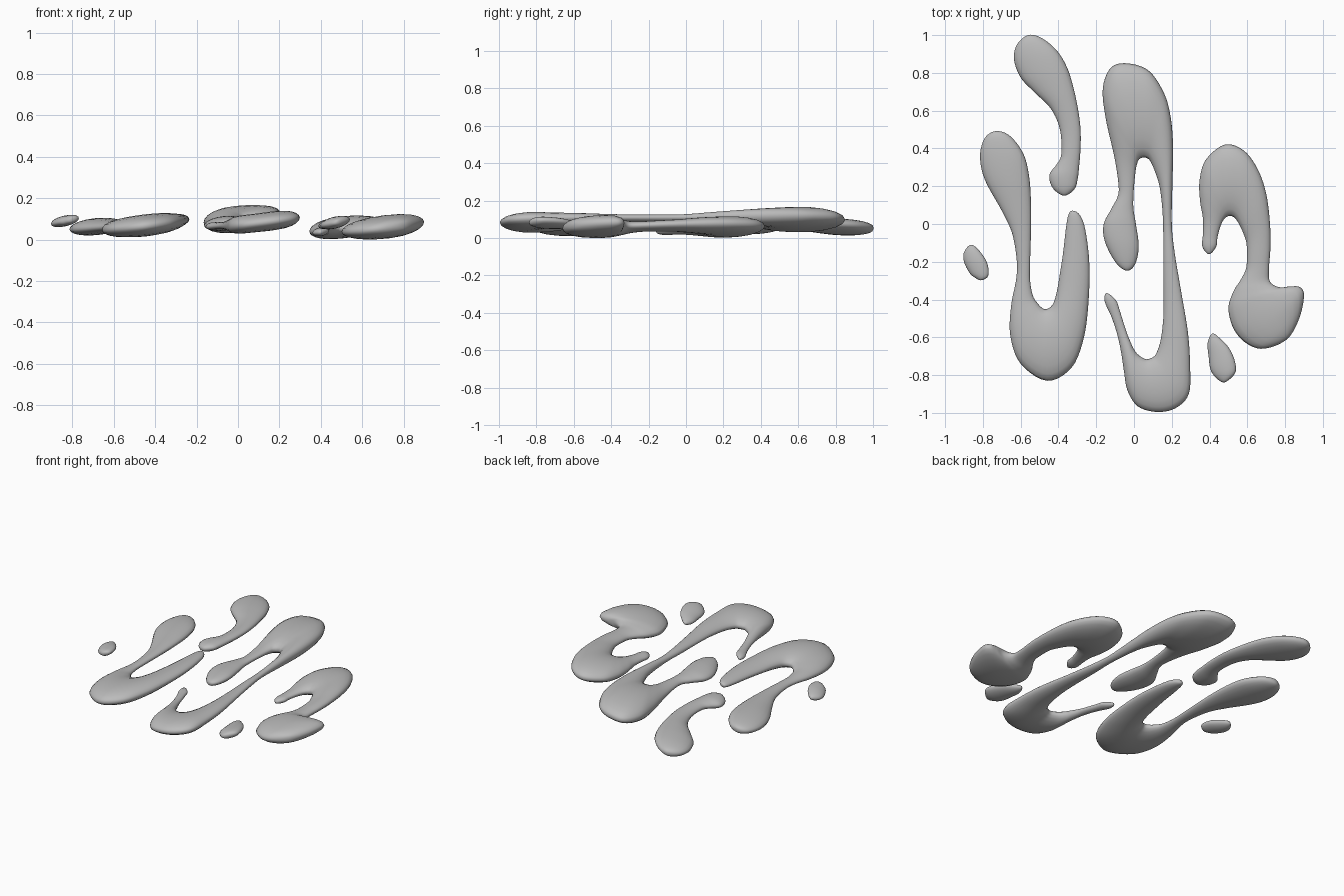
import bpy, bmesh, math
from mathutils import Vector

grey = bpy.data.materials.new("plain_grey")
grey.diffuse_color = (0.5, 0.5, 0.5, 1)

SIDES = 20   # points round each cross-section
STEPS = 5    # sections between two ribs


def catmull(a, b, c, d, t):
    return 0.5 * (2 * b + (c - a) * t + (2 * a - 5 * b + 4 * c - d) * t * t
                  + (3 * b - a - 3 * c + d) * t ** 3)


def splash(name, tip0, ribs, tip1, plane):
    """Loft flat ellipses across ribs (outer x, y, inner x, y) between two rounded tips."""
    z0, kx, ky, cx, cy = plane
    tip0, tip1 = Vector(tip0), Vector(tip1)
    a = [tip0] + [Vector(r[:2]) for r in ribs] + [tip1]
    b = [tip0] + [Vector(r[2:]) for r in ribs] + [tip1]
    # each edge continues into the other one past the tips
    ea = [b[1]] + a + [b[-2]]
    eb = [a[1]] + b + [a[-2]]
    bm = bmesh.new()

    def height(p):
        return z0 + kx * (p.x - cx) + ky * (p.y - cy)

    rings = []
    last = len(a) - 1
    for i in range(last):
        for s in range(STEPS):
            if i == 0 and s == 0:
                continue
            t = s / STEPS
            p, q = catmull(*ea[i:i + 4], t), catmull(*eb[i:i + 4], t)
            mid, half = (p + q) / 2, (q - p) / 2
            thick = 0.055 * (2 * half.length / 0.4) ** 0.6
            ring = []
            for j in range(SIDES):
                ang = 2 * math.pi * j / SIDES
                v = mid + half * math.cos(ang)
                ring.append(bm.verts.new((v.x, v.y, height(v) + thick * math.sin(ang))))
            rings.append(ring)
    for r, s in zip(rings, rings[1:]):
        for j in range(SIDES):
            k = (j + 1) % SIDES
            bm.faces.new((r[j], r[k], s[k], s[j]))
    for ring, tip in ((rings[0], tip0), (rings[-1], tip1)):
        v = bm.verts.new((tip.x, tip.y, height(tip)))
        for j in range(SIDES):
            bm.faces.new((ring[j], ring[(j + 1) % SIDES], v))
    bmesh.ops.recalc_face_normals(bm, faces=bm.faces)
    for f in bm.faces:
        f.smooth = True
    me = bpy.data.meshes.new(name)
    bm.to_mesh(me)
    bm.free()
    me.materials.append(grey)
    ob = bpy.data.objects.new(name, me)
    bpy.context.collection.objects.link(ob)
    return ob


parts = []

# Left U-shaped splash
parts.append(splash("left_splash", (-.73, .492), [
    (-.79, .455, -.655, .465), (-.815, .36, -.585, .37), (-.79, .235, -.555, .25),
    (-.70, .07, -.545, .1), (-.645, -.05, -.546, -.06), (-.62, -.2, -.55, -.2),
    (-.625, -.3, -.55, -.3), (-.65, -.43, -.535, -.38), (-.655, -.59, -.51, -.42),
    (-.60, -.74, -.485, -.445), (-.46, -.83, -.46, -.45), (-.33, -.76, -.43, -.425),
    (-.265, -.6, -.41, -.365), (-.24, -.4, -.395, -.28), (-.237, -.2, -.375, -.15),
    (-.258, -.03, -.36, -.02), (-.285, .045, -.345, .055)],
    (-.32, .07), (.045, .105, .02, -.65, -.6)))

# Central S-shaped splash
parts.append(splash("centre_splash", (-.04, -.247), [
    (-.1, -.2, .005, -.215), (-.155, -.09, .025, -.12), (-.16, 0, .01, 0),
    (-.12, .08, -.003, .08), (-.085, .15, -.003, .15), (-.083, .22, .002, .22),
    (-.105, .36, .01, .29), (-.15, .56, .02, .33), (-.165, .72, .03, .345),
    (-.12, .83, .04, .35), (-.03, .85, .05, .352), (.08, .81, .065, .35),
    (.16, .69, .085, .335), (.195, .56, .11, .28), (.207, .4, .135, .2),
    (.203, .2, .15, .08), (.2, 0, .155, -.05), (.215, -.15, .155, -.2),
    (.25, -.36, .157, -.37), (.285, -.57, .155, -.5), (.297, -.75, .14, -.62),
    (.29, -.9, .115, -.69), (.22, -.975, .09, -.71), (.12, -.995, .06, -.715),
    (.02, -.965, .02, -.69), (-.035, -.88, -.005, -.655), (-.053, -.78, -.018, -.625),
    (-.068, -.68, -.033, -.59), (-.09, -.58, -.05, -.54), (-.12, -.49, -.075, -.46),
    (-.155, -.41, -.095, -.405)],
    (-.145, -.365), (.065, .115, .02, -.03, -.8)))

# Right hooked splash
parts.append(splash("right_splash", (.398, -.16), [
    (.362, -.12, .435, -.12), (.365, -.05, .442, -.07), (.365, .03, .455, -.02),
    (.35, .12, .47, .015), (.347, .23, .485, .033), (.38, .34, .495, .04),
    (.48, .42, .51, .043), (.58, .39, .53, .035), (.655, .29, .55, .01),
    (.7, .16, .575, -.04), (.72, 0, .595, -.1), (.722, -.13, .598, -.18),
    (.715, -.23, .592, -.24), (.72, -.305, .565, -.295), (.77, -.335, .525, -.36),
    (.83, -.33, .5, -.45), (.88, -.335, .53, -.56), (.9, -.38, .6, -.635),
    (.875, -.5, .69, -.66)],
    (.81, -.61), (.035, .11, .03, .5, -.45)))

# Back comma-shaped splash
parts.append(splash("back_splash", (-.56, 1.0), [
    (-.62, .95, -.49, .985), (-.635, .87, -.41, .92), (-.6, .775, -.355, .83),
    (-.53, .7, -.32, .72), (-.44, .61, -.295, .6), (-.392, .5, -.283, .5),
    (-.385, .37, -.283, .4), (-.41, .315, -.29, .31), (-.448, .26, -.298, .24),
    (-.43, .19, -.315, .185)],
    (-.37, .15), (.055, .11, .0, -.5, .8)))

# Two small droplets
parts.append(splash("left_droplet", (-.865, -.11), [
    (-.9, -.15, -.825, -.135), (-.9, -.2, -.785, -.19), (-.87, -.26, -.77, -.24),
    (-.84, -.285, -.775, -.28)],
    (-.81, -.298), (.087, .2, 0, -.835, -.2)))
parts.append(splash("right_droplet", (.415, -.58), [
    (.39, -.63, .46, -.61), (.395, -.7, .505, -.66), (.405, -.77, .535, -.73),
    (.435, -.815, .535, -.79)],
    (.48, -.838), (.078, .2, 0, .465, -.7)))

# Rest the lowest point on the floor
low = min(v.co.z for p in parts for v in p.data.vertices)
for p in parts:
    for v in p.data.vertices:
        v.co.z -= low
